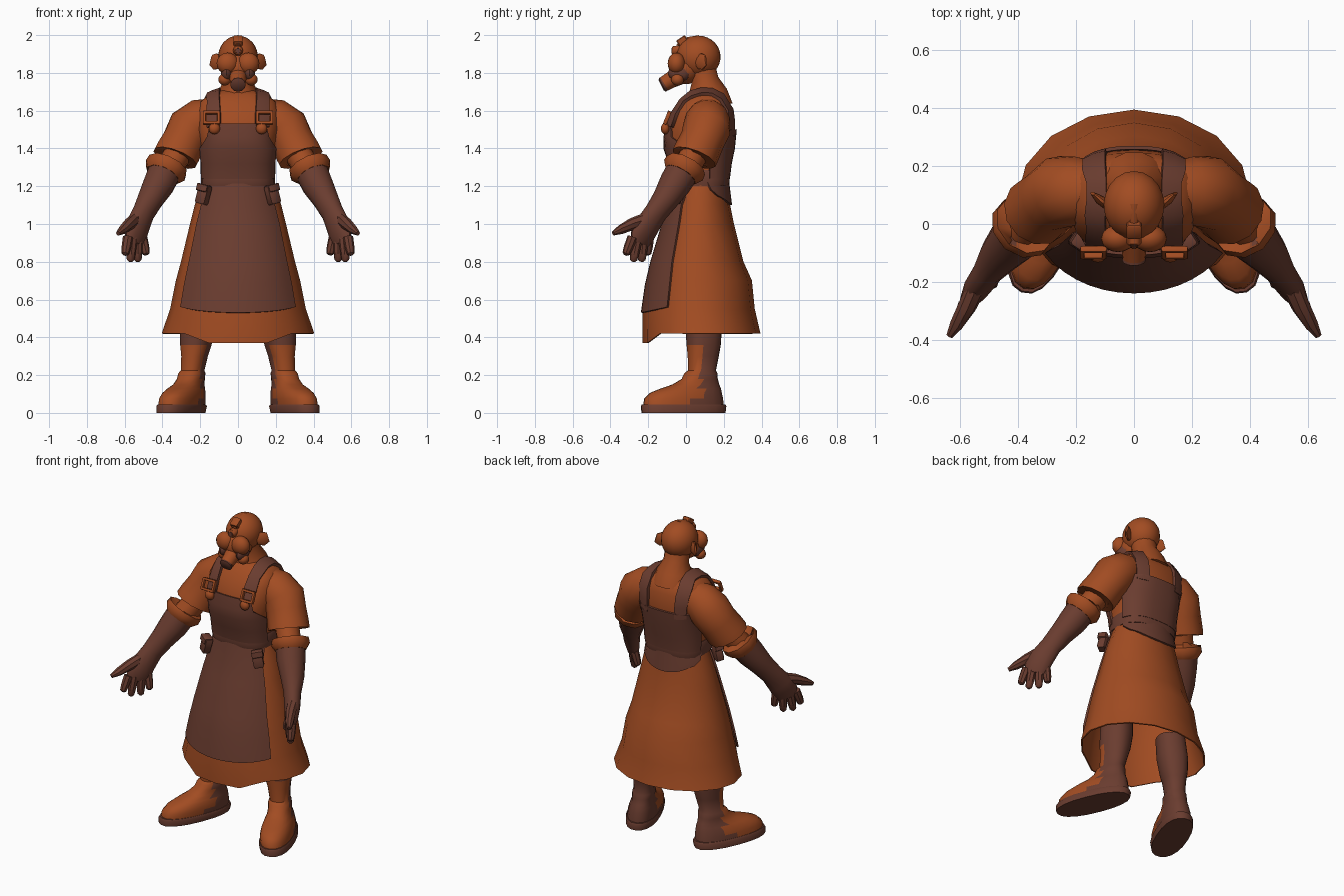
import bpy, bmesh
from math import sin, cos, pi, asin, radians
from mathutils import Vector, Matrix

cube = bpy.data.objects.get("Cube")
if cube:
    bpy.data.objects.remove(cube)


def material(name, rgb):
    m = bpy.data.materials.new(name)
    m.use_nodes = True
    m.diffuse_color = (*rgb, 1)
    m.node_tree.nodes["Principled BSDF"].inputs["Base Color"].default_value = (*rgb, 1)
    return m


RUST = material("rust orange", (0.36, 0.072, 0.016))
BROWN = material("leather brown", (0.145, 0.046, 0.029))


def finish(name, bm, mats, shell=0.0):
    """Turn a bmesh into an object, smooth except at hard edges."""
    bmesh.ops.recalc_face_normals(bm, faces=bm.faces)
    for f in bm.faces:
        f.smooth = True
    for e in bm.edges:
        e.smooth = len(e.link_faces) == 2 and e.calc_face_angle(0) < radians(42)
    me = bpy.data.meshes.new(name)
    bm.to_mesh(me)
    bm.free()
    for m in mats:
        me.materials.append(m)
    ob = bpy.data.objects.new(name, me)
    bpy.context.collection.objects.link(ob)
    if shell:
        mod = ob.modifiers.new("thickness", "SOLIDIFY")
        mod.thickness, mod.offset = shell, 0
    return ob


def skin_rings(bm, rings, closed=True, caps=True):
    vs = [[bm.verts.new(p) for p in r] for r in rings]
    n = len(vs[0])
    for a, b in zip(vs, vs[1:]):
        for i in range(n if closed else n - 1):
            j = (i + 1) % n
            bm.faces.new((a[i], a[j], b[j], b[i]))
    if caps:
        bm.faces.new(vs[0])
        bm.faces.new(vs[-1])


def section(rows, z):
    """Interpolate half width, front y and back y at a height."""
    rows = sorted(rows)
    z = max(rows[0][0], min(z, rows[-1][0]))
    for a, b in zip(rows, rows[1:]):
        if z <= b[0]:
            k = (z - a[0]) / (b[0] - a[0])
            return [p + (q - p) * k for p, q in zip(a[1:], b[1:])]


def outline(sec, ang, e, grow=0.0):
    """Point on a rounded cross-section; angle 0 faces the front."""
    hw, yf, yb = sec
    s, c = sin(ang), cos(ang)
    x = (hw + grow) * abs(s) ** (2 / e) * (1 if s > 0 else -1)
    y = ((yb - yf) / 2 + grow) * abs(c) ** (2 / e) * (1 if c > 0 else -1)
    return x, (yf + yb) / 2 - y


def loft(name, rows, mats, e=2.0, sides=16, caps=True, shell=0.0, rule=None, place=None, hem=None):
    bm = bmesh.new()
    rings = []
    for row in rows:
        ring = [outline(row[1:], 2 * pi * i / sides, e) for i in range(sides)]
        rings.append([(x, y, hem(x, y, row[0]) if hem else row[0]) for x, y in ring])
    skin_rings(bm, rings, caps=caps)
    if rule:
        for f in bm.faces:
            f.material_index = rule(f.calc_center_median())
    if place:
        bm.transform(place)
    return finish(name, bm, mats, shell)


def patch(name, rows, edges, e, back=False, drop=0.0, grow=0.008, cols=14):
    """Leather panel hugging a lofted body; edges = (height, half width)."""
    bm, rings = bmesh.new(), []
    for k, (z, half) in enumerate(edges):
        span = asin(min(1, half / section(rows, z)[0]) ** (e / 2))
        ring = []
        for i in range(cols + 1):
            t = 2 * i / cols - 1
            zz = z - (drop * (1 - t * t) if k == len(edges) - 1 else 0)
            x, y = outline(section(rows, zz), t * span + (pi if back else 0), e, grow)
            ring.append((x, y, zz))
        rings.append(ring)
    skin_rings(bm, rings, closed=False, caps=False)
    return finish(name, bm, [BROWN], shell=0.012)


def tube(name, pts, mat, sides=10, ref=(0.65, -0.76, 0), side=1):
    """Limb through (x, y, z, width radius, depth radius) points."""
    bm, rings = bmesh.new(), []
    P = [Vector(p[:3]) for p in pts]
    for i, p in enumerate(pts):
        t = (P[min(i + 1, len(P) - 1)] - P[max(i - 1, 0)]).normalized()
        u = Vector(ref)
        u = (u - t * u.dot(t)).normalized()
        v = t.cross(u)
        ring = [P[i] + u * p[3] * cos(a) + v * p[-1] * sin(a)
                for a in (2 * pi * j / sides for j in range(sides))]
        rings.append([(q.x * side, q.y, q.z) for q in ring])
    skin_rings(bm, rings)
    return finish(name, bm, [mat])


def ball(name, loc, size, mat, seg=16):
    bm = bmesh.new()
    bmesh.ops.create_uvsphere(bm, u_segments=seg, v_segments=seg * 3 // 4, radius=1)
    bm.transform(Matrix.Translation(loc) @ Matrix.Diagonal((*size, 1)))
    return finish(name, bm, [mat])


def block(name, loc, size, mat, rot=(0, 0, 0)):
    bm = bmesh.new()
    bmesh.ops.create_cube(bm, size=1)
    bmesh.ops.bevel(bm, geom=bm.edges[:], offset=0.1, segments=1, affect="EDGES")
    r = Matrix.Rotation(rot[2], 4, "Z") @ Matrix.Rotation(rot[1], 4, "Y") @ Matrix.Rotation(rot[0], 4, "X")
    bm.transform(Matrix.Translation(loc) @ r @ Matrix.Diagonal((*size, 1)))
    return finish(name, bm, [mat])


# Torso, neck and robe skirt
TORSO = [(1.16, .19, -.06, .215), (1.28, .185, -.065, .22), (1.4, .195, -.105, .245), (1.5, .22, -.105, .255),
         (1.6, .22, -.065, .245), (1.65, .2, -.03, .225), (1.685, .15, .0, .195), (1.71, .08, .04, .16)]
SKIRT = [(1.22, .185, -.06, .215), (1.1, .225, -.085, .23), (1.0, .25, -.115, .25), (.8, .298, -.175, .3),
         (.7, .325, -.2, .345), (.55, .355, -.225, .36), (.42, .4, -.225, .39)]
loft("shirt_torso", TORSO, [RUST], e=2.6, sides=24)
loft("robe_skirt", SKIRT, [RUST], caps=False, shell=0.008,
     hem=lambda x, y, z: z if z > .43 else (.37 if y < 0 and abs(x) < .2 else .42))
tube("neck", [(0, .12, 1.63, .13), (0, .115, 1.7, .105), (0, .1, 1.76, .075), (0, .08, 1.84, .075)], RUST, 14, (1, 0, 0))

# Leather apron
patch("apron_skirt", SKIRT, [(1.22, .17), (1.1, .185), (1.0, .21), (.8, .25), (.68, .275), (.56, .295)], 2, drop=.03)
patch("apron_back_flap", SKIRT, [(1.22, .18), (1.18, .185), (1.15, .17), (1.13, .13)], 2, back=True, drop=.03)
patch("apron_bib", TORSO, [(1.53, .14), (1.46, .155), (1.4, .19), (1.32, .183), (1.24, .183)], 2.6)
patch("back_bib", TORSO, [(1.5, .185), (1.4, .19), (1.32, .185), (1.24, .183)], 2.6, back=True)
loft("waist_belt", [(1.2, .194, -.072, .225), (1.22, .196, -.077, .23), (1.27, .196, -.077, .231), (1.285, .19, -.073, .228)],
     [BROWN], e=2.6, sides=24)

# Head
ball("skull", (0, .065, 1.885), (.105, .118, .112), RUST, 20)
ball("face", (0, .0, 1.825), (.085, .085, .085), RUST)
tube("mask_snout", [(0, -.03, 1.79, .052), (0, -.085, 1.76, .043), (0, -.115, 1.742, .04)], RUST, 12, (1, 0, 0))
tube("mask_nozzle", [(0, -.1, 1.75, .036), (0, -.125, 1.737, .041), (0, -.131, 1.734, .03)], BROWN, 12, (1, 0, 0))
tube("head_lamp", [(0, -.03, 1.922, .026), (0, -.066, 1.917, .026), (0, -.074, 1.917, .019)], RUST, 10, (1, 0, 0))
tube("lamp_lens", [(0, -.066, 1.917, .016), (0, -.078, 1.917, .014)], BROWN, 10, (1, 0, 0))
block("lamp_battery", (0, -.02, 1.97), (.05, .055, .036), RUST, (.6, 0, 0))
tube("head_strap", [(0, -.045, 1.945, .014, .008), (0, .01, 1.982, .014, .008), (0, .07, 1.994, .014, .006)],
     RUST, 8, (1, 0, 0))

for s, tag in ((1, "left"), (-1, "right")):
    # Goggles, mask filters and ears
    ball(tag + "_goggle", (s * .055, -.05, 1.85), (.058, .047, .057), RUST)
    ball(tag + "_mask_side", (s * .06, -.035, 1.8), (.03, .06, .045), BROWN, 12)
    ball(tag + "_mask_filter", (s * .07, -.045, 1.765), (.034, .034, .032), RUST, 12)
    tube(tag + "_ear", [(.09, .065, 1.855, .018, .035), (.12, .085, 1.86, .016, .045), (.142, .105, 1.868, .006, .03)],
         RUST, 10, ref=(-.5, 1, 0), side=s)

    # Shoulder strap, pressed onto the torso
    bm = bmesh.new()
    path = [(-.12, 1.53), (-.1, 1.6), (-.04, 1.67), (.02, 1.71), (.08, 1.73), (.14, 1.73), (.2, 1.69),
            (.25, 1.61), (.27, 1.54), (.27, 1.46)]
    skin_rings(bm, [[(s * x, y, z) for x in (.1, .145, .19)] for y, z in path], closed=False, caps=False)
    strap = finish(tag + "_strap", bm, [BROWN])
    wrap = strap.modifiers.new("press", "SHRINKWRAP")
    wrap.target = bpy.data.objects["shirt_torso"]
    wrap.wrap_mode, wrap.offset = "ABOVE_SURFACE", 0.009
    thick = strap.modifiers.new("thickness", "SOLIDIFY")
    thick.thickness, thick.offset = 0.018, 0

    # Buckle frame, button and hip pouch
    for dx, dz, w, h in ((0, .03, .09, .016), (0, -.025, .09, .016), (-.038, 0, .016, .06), (.038, 0, .016, .06)):
        block(tag + "_buckle_bar", (s * .14 + dx, -.1 + dz * .4, 1.56 + dz), (w, .02, h), RUST, (-.4, 0, 0))
    ball(tag + "_button", (s * .125, -.11, 1.505), (.03, .023, .03), RUST, 12)
    block(tag + "_pouch", (s * .183, -.06, 1.155), (.06, .05, .1), BROWN, (-.15, -s * .2, s * .6))
    block(tag + "_pouch_flap", (s * .181, -.062, 1.19), (.066, .056, .04), BROWN, (-.15, -s * .2, s * .6))

    # Flared sleeve, forearm, turned cuff and glove
    tube(tag + "_sleeve", [(.12, .115, 1.57, .1), (.19, .115, 1.55, .118), (.25, .11, 1.505, .127), (.285, .085, 1.44, .118),
                           (.32, .055, 1.375, .122), (.333, .043, 1.35, .122), (.325, .05, 1.362, .085)],
         RUST, 12, side=s)
    tube(tag + "_forearm", [(.3, .06, 1.4, .075), (.35, .015, 1.32, .072), (.4, -.04, 1.24, .072)], RUST, side=s)
    tube(tag + "_cuff", [(.372, .0, 1.312, .085), (.372, .0, 1.312, .112), (.385, -.014, 1.285, .116),
                         (.398, -.03, 1.258, .092)], RUST, 10, side=s)
    tube(tag + "_glove", [(.385, -.015, 1.285, .09), (.42, -.06, 1.21, .085), (.465, -.11, 1.13, .07),
                          (.5, -.16, 1.06, .065, .052), (.53, -.205, .99, .075, .047), (.545, -.235, .93, .075, .038),
                          (.548, -.245, .895, .06, .024)], BROWN, 12, side=s)
    for k, tip in ((.058, (.598, -.32, .835)), (.02, (.57, -.28, .8)), (-.02, (.53, -.235, .8)), (-.058, (.485, -.205, .835))):
        base = Vector((.545 + .65 * k, -.24 - .76 * k, .93))
        end = Vector(tip)
        tube(tag + "_finger", [(*base, .027), (*base.lerp(end, .6), .025), (*base.lerp(end, .92), .02), (*end, .009)],
             BROWN, 8, side=s)
    tube(tag + "_thumb", [(.535, -.2, 1.03, .035), (.575, -.285, 1.0, .032), (.61, -.345, .97, .025), (.635, -.385, .95, .012)],
         BROWN, 8, side=s)

    # Boot and sole, toes turned out, leg leaning in; the front of the boot is plated
    lean = Matrix.Identity(4)
    lean[0][2] = -s * .1
    place = Matrix.Translation((s * .302, -.013, 0)) @ lean @ Matrix.Rotation(s * radians(22), 4, "Z")
    loft(tag + "_sole", [(0, .096, -.236, .236), (.035, .1, -.24, .24), (.045, .094, -.235, .235)], [BROWN],
         e=2.3, sides=20, place=place)
    loft(tag + "_boot", [(.04, .092, -.225, .225), (.075, .092, -.222, .222), (.105, .086, -.19, .215), (.128, .078, -.13, .21),
                         (.15, .068, -.06, .2), (.18, .066, -.005, .19), (.21, .066, .01, .187), (.225, .058, .03, .18),
                         (.3, .066, .03, .195), (.36, .08, .025, .205), (.45, .09, .02, .21), (.58, .085, .02, .2)],
         [BROWN, RUST], e=2.3, sides=20, place=place,
         rule=lambda c: 1 if c.z < .36 and c.y < .075 and (c.z > .07 or c.y < -.03) else 0)
